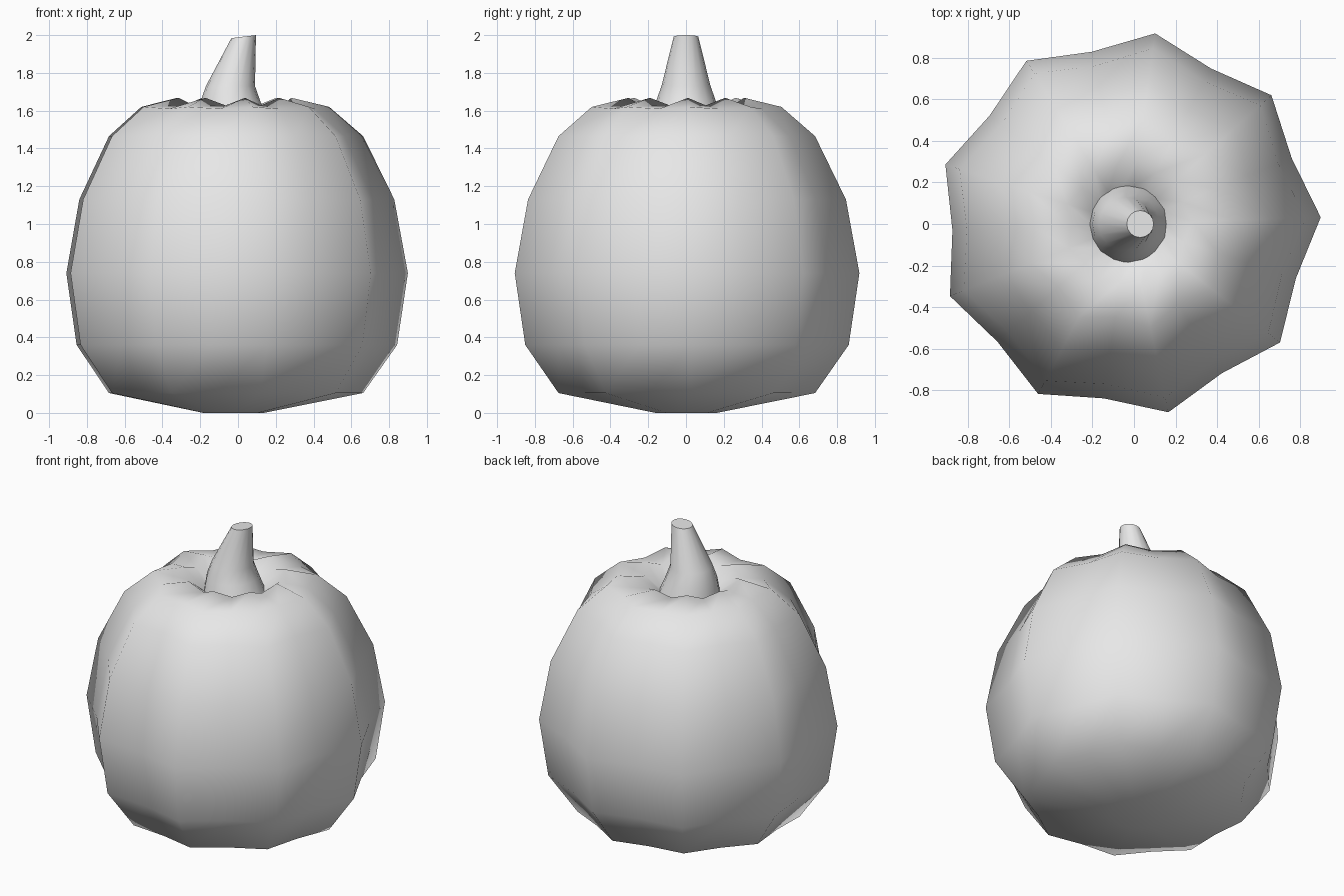
import bpy
import bmesh
from math import cos, sin, pi, radians

cube = bpy.data.objects.get("Cube")
if cube:
    bpy.data.objects.remove(cube, do_unlink=True)


def make_material(name, color):
    mat = bpy.data.materials.new(name)
    mat.use_nodes = True
    mat.diffuse_color = color
    mat.node_tree.nodes["Principled BSDF"].inputs["Base Color"].default_value = color
    return mat


def skin_rings(name, rings, mat, angle):
    """Join rings of points into a closed, smooth shaded tube."""
    bm = bmesh.new()
    loops = [[bm.verts.new(p) for p in ring] for ring in rings]
    count = len(loops[0])
    for low, high in zip(loops, loops[1:]):
        for i in range(count):
            j = (i + 1) % count
            bm.faces.new((low[i], low[j], high[j], high[i]))
    bm.faces.new(loops[0][::-1])
    bm.faces.new(loops[-1])
    mesh = bpy.data.meshes.new(name)
    bm.to_mesh(mesh)
    bm.free()
    mesh.materials.append(mat)
    obj = bpy.data.objects.new(name, mesh)
    bpy.context.collection.objects.link(obj)
    bpy.ops.object.select_all(action="DESELECT")
    obj.select_set(True)
    bpy.context.view_layer.objects.active = obj
    if angle:
        bpy.ops.object.shade_smooth_by_angle(angle=radians(angle))
    else:
        bpy.ops.object.shade_smooth()
    return obj


grey = make_material("plain grey", (0.8, 0.8, 0.8, 1))

# Ribbed body: ridge radius, height, valley radius factor, valley drop
LOBES = 9
CENTRE_X = -0.027
profile = [
    (0.165, 0.0, 0.94, 0.0),
    (0.69, 0.105, 0.92, 0.0),
    (0.87, 0.36, 0.915, 0.0),
    (0.927, 0.74, 0.915, 0.0),
    (0.855, 1.13, 0.91, 0.0),
    (0.69, 1.465, 0.90, 0.0),
    (0.51, 1.62, 0.89, 0.01),
    (0.31, 1.668, 0.90, 0.04),
    (0.18, 1.56, 0.95, 0.02),
    (0.08, 1.5, 1.0, 0.0),
]
body_rings = []
for radius, z, factor, drop in profile:
    ring = []
    for i in range(2 * LOBES):
        a = radians(2) + i * pi / LOBES
        valley = i % 2
        r = radius * factor if valley else radius
        ring.append((CENTRE_X + r * cos(a), r * sin(a), z - drop * valley))
    body_rings.append(ring)
skin_rings("ribbed_body", body_rings, grey, 0)

# Leaning stem with a flared foot: centre x, radius, height, tilt
SIDES = 16
stem = [
    (-0.025, 0.19, 1.54, 0.0),
    (-0.04, 0.16, 1.645, 0.0),
    (-0.04, 0.13, 1.73, 0.0),
    (0.03, 0.065, 1.992, 0.12),
]
stem_rings = []
for x, r, z, tilt in stem:
    angles = [2 * pi * i / SIDES for i in range(SIDES)]
    stem_rings.append([(x + r * cos(a), r * sin(a), z + tilt * r * cos(a)) for a in angles])
skin_rings("stem", stem_rings, grey, 45)
